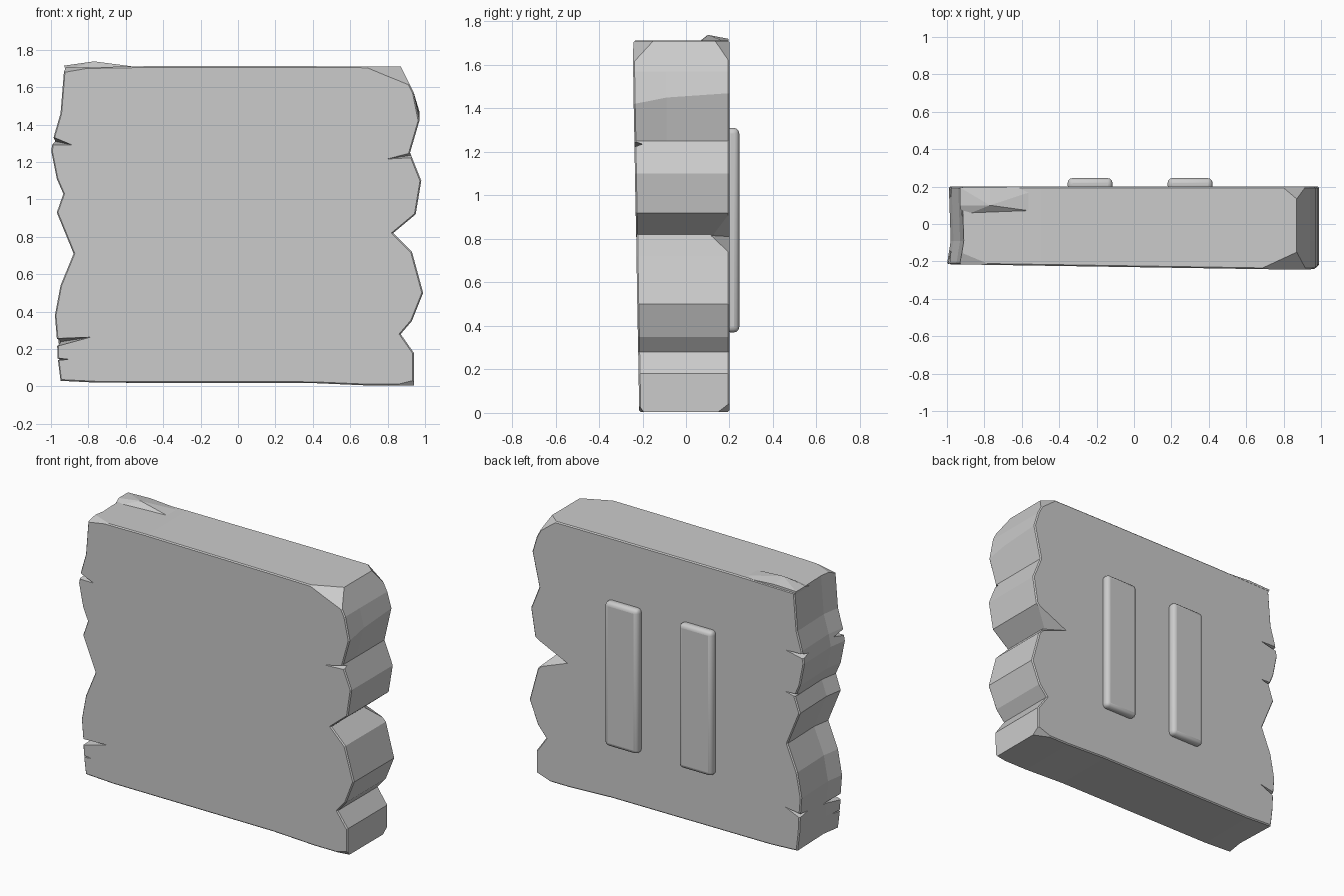
import bpy, bmesh
from mathutils import Vector

if "Cube" in bpy.data.objects:
    bpy.data.objects.remove(bpy.data.objects["Cube"])

# Ragged slab outline in x, z, counter-clockwise seen from the front
OUTLINE = [
    (0.70, 0.005), (0.94, 0.005), (0.94, 0.18), (0.87, 0.28), (0.93, 0.35),
    (0.99, 0.50), (0.93, 0.72), (0.83, 0.82), (0.95, 0.92), (0.98, 1.10),
    (0.92, 1.25), (0.97, 1.42), (0.94, 1.57), (0.87, 1.71), (0.40, 1.712),
    (-0.50, 1.712), (-0.93, 1.705), (-0.95, 1.46), (-0.985, 1.34),
    (-1.0, 1.26), (-0.97, 1.11), (-0.935, 1.03), (-0.97, 0.93),
    (-0.88, 0.71), (-0.95, 0.54), (-0.98, 0.38), (-0.97, 0.26),
    (-0.965, 0.15), (-0.95, 0.03), (-0.75, 0.02), (0.40, 0.018)]
BACK = 0.20


def front_y(x, z):
    return -0.215 - 0.026 * (z / 1.71) * (x + 1) / 1.65


def finish(bm, name):
    bmesh.ops.recalc_face_normals(bm, faces=bm.faces)
    mesh = bpy.data.meshes.new(name)
    bm.to_mesh(mesh)
    bm.free()
    ob = bpy.data.objects.new(name, mesh)
    bpy.context.collection.objects.link(ob)
    return ob


def hull(name, points):
    bm = bmesh.new()
    for p in points:
        bm.verts.new(p)
    bmesh.ops.convex_hull(bm, input=bm.verts)
    return finish(bm, name)


# Slab: front, middle and back rings with the side facets shifting slightly
bm = bmesh.new()
rings = [[], [], []]
for x, z in OUTLINE:
    left = x < -0.86
    ridge = 0.05 if (x, z) == (0.97, 1.42) else 0
    rings[0].append(bm.verts.new((x, front_y(x, z), z)))
    rings[1].append(bm.verts.new((x + (0.02 if left else 0), -0.09, z + ridge * 0.6)))
    rings[2].append(bm.verts.new((x + (0.01 if left else 0), BACK, z + ridge)))
n = len(OUTLINE)
for a, b in zip(rings, rings[1:]):
    for i in range(n):
        j = (i + 1) % n
        bm.faces.new((a[i], a[j], b[j], b[i]))
front = bm.faces.new(rings[0])
back = bm.faces.new(rings[2][::-1])
bmesh.ops.recalc_face_normals(bm, faces=bm.faces)
rim = list(front.edges) + list(back.edges)
bmesh.ops.bevel(bm, geom=rim, offset=0.007, segments=1, affect='EDGES')
slab = finish(bm, "stone_slab")


def cut(points):
    cutter = hull("chip_cutter", points)
    cutter.hide_render = True
    mod = slab.modifiers.new("chip", 'BOOLEAN')
    mod.operation = 'DIFFERENCE'
    mod.solver = 'EXACT'
    mod.object = cutter
    return cutter


def notch(tip, edge_x, z_edge, half, face_y, depth):
    """Wedge opening toward the slab's side and one large face."""
    s = 1 if face_y > 0 else -1
    out_x = edge_x * 1.08
    return cut([(tip[0], face_y + s * 0.01, tip[1]),
                (out_x, face_y + s * 0.01, z_edge + half),
                (out_x, face_y + s * 0.01, z_edge - half),
                (out_x, face_y - s * depth, z_edge)])


def corner(p, q, r, apex):
    """Chip off a corner along the plane p, q, r."""
    apex = Vector(apex)
    mid = (Vector(p) + Vector(q) + Vector(r)) / 3
    pts = [mid + (Vector(v) - mid) * 1.02 for v in (p, q, r)]
    return cut(pts + [apex])


cutters = [
    # front-face cracks
    notch((-0.88, 1.29), -0.97, 1.325, 0.035, -0.215, 0.16),
    notch((-0.78, 0.265), -0.96, 0.225, 0.03, -0.215, 0.25),
    notch((-0.90, 0.145), -0.96, 0.145, 0.015, -0.215, 0.20),
    notch((0.76, 1.21), 0.94, 1.25, 0.025, -0.235, 0.06),
    # back-face cracks
    notch((0.70, 0.81), 0.87, 0.82, 0.10, BACK, 0.16),
    notch((-0.84, 1.05), -0.95, 1.03, 0.025, BACK, 0.10),
    notch((-0.84, 1.32), -0.97, 1.30, 0.025, BACK, 0.10),
    notch((-0.84, 0.30), -0.96, 0.24, 0.025, BACK, 0.15),
    # corner chips
    corner((0.66, -0.243, 1.715), (0.88, -0.14, 1.715), (0.93, -0.25, 1.60), (1.0, -0.35, 1.85)),
    corner((0.78, 0.205, 1.715), (0.88, 0.12, 1.715), (0.93, 0.205, 1.60), (1.0, 0.3, 1.85)),
    corner((0.70, -0.235, 0.0), (0.945, -0.19, 0.0), (0.945, -0.235, 0.06), (1.05, -0.32, -0.08)),
    corner((0.80, 0.205, 0.0), (0.945, 0.14, 0.0), (0.945, 0.205, 0.05), (1.05, 0.3, -0.08)),
    corner((-0.70, -0.23, 1.715), (-0.94, -0.12, 1.715), (-0.95, -0.23, 1.67), (-1.05, -0.32, 1.8)),
]
bpy.context.view_layer.objects.active = slab
slab.select_set(True)
for mod in list(slab.modifiers):
    bpy.ops.object.modifier_apply(modifier=mod.name)
for c in cutters:
    bpy.data.objects.remove(c)

# Raised flake on the top left
hull("top_flake", [
    (-0.92, 0.04, 1.69), (-0.92, 0.195, 1.69), (-0.48, 0.06, 1.70), (-0.48, 0.195, 1.70),
    (-0.93, 0.10, 1.715), (-0.93, 0.195, 1.715), (-0.77, 0.10, 1.738), (-0.77, 0.195, 1.72)])

# Two rounded mounting bars on the back
for side, x in (("left", -0.235), ("right", 0.30)):
    bpy.ops.mesh.primitive_cube_add(size=1, location=(x, 0.2125, 0.84))
    bar = bpy.context.object
    bar.name = side + "_back_bar"
    bar.scale = (0.24, 0.065, 0.94)
    bpy.ops.object.transform_apply(location=False, rotation=False, scale=True)
    bev = bar.modifiers.new("round", 'BEVEL')
    bev.width = 0.025
    bev.segments = 3
    bpy.ops.object.shade_smooth_by_angle()
